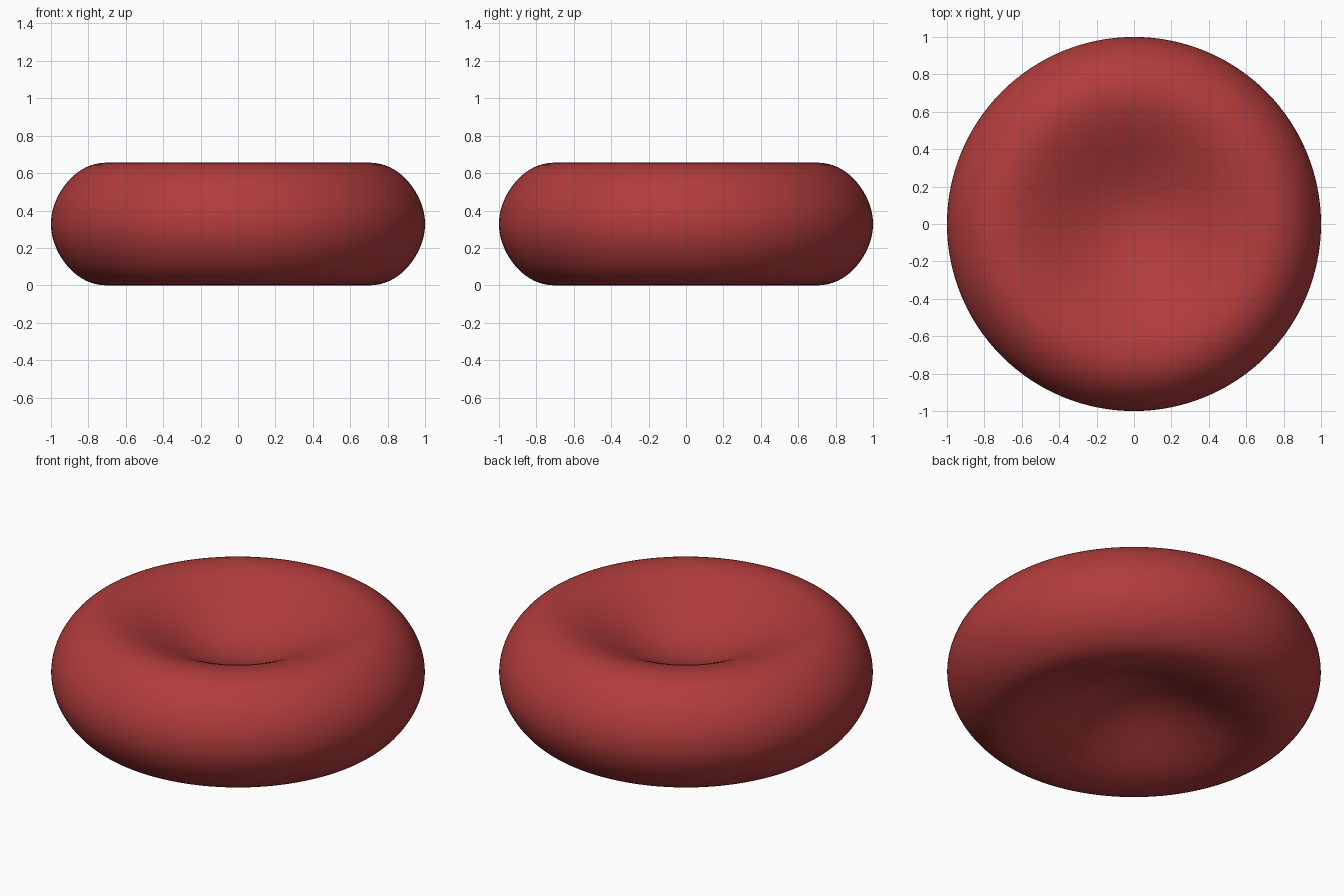
import bpy
import bmesh

cube = bpy.data.objects.get("Cube")
if cube:
    bpy.data.objects.remove(cube, do_unlink=True)

HALF_HEIGHT = 0.328

# Single deep red material
red = bpy.data.materials.new("deep red")
red.use_nodes = True
colour = (0.445, 0.045, 0.045, 1.0)
red.diffuse_color = colour
red.node_tree.nodes["Principled BSDF"].inputs["Base Color"].default_value = colour


def half_thickness(r2):
    """Biconcave disc profile, as a factor on a unit sphere's height."""
    return 0.5 * (0.207 + 2.003 * r2 - 1.123 * r2 * r2)


# Biconcave disc: a sphere squeezed into a thick rim with dimples on both sides
bm = bmesh.new()
bmesh.ops.create_uvsphere(bm, u_segments=128, v_segments=80, radius=1.0)
for v in bm.verts:
    r2 = v.co.x ** 2 + v.co.y ** 2
    v.co.z = HALF_HEIGHT + v.co.z * half_thickness(r2)
for f in bm.faces:
    f.smooth = True
bmesh.ops.recalc_face_normals(bm, faces=bm.faces)

mesh = bpy.data.meshes.new("biconcave_disc")
bm.to_mesh(mesh)
bm.free()
mesh.materials.append(red)
disc = bpy.data.objects.new("biconcave_disc", mesh)
bpy.context.collection.objects.link(disc)
